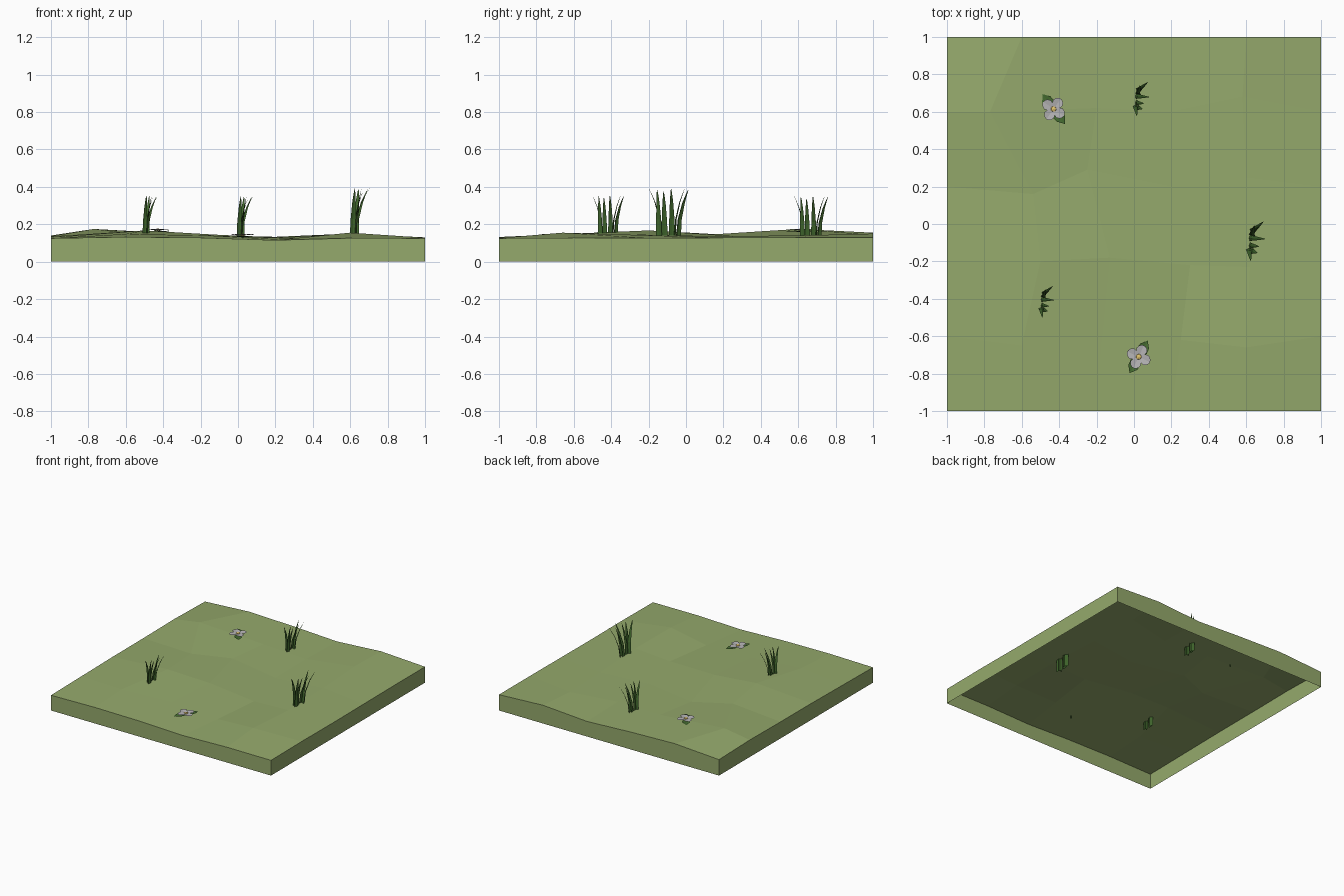
import bpy, bmesh, math
from mathutils import Vector, Matrix
from mathutils.bvhtree import BVHTree

if "Cube" in bpy.data.objects:
    bpy.data.objects.remove(bpy.data.objects["Cube"])


def material(name, rgb):
    m = bpy.data.materials.new(name)
    m.diffuse_color = (*rgb, 1)
    m.use_nodes = True
    m.node_tree.nodes["Principled BSDF"].inputs["Base Color"].default_value = m.diffuse_color
    return m


TURF = material("turf_green", (0.3, 0.4, 0.15))
BLADE = material("blade_green", (0.05, 0.13, 0.025))
LEAF = material("leaf_green", (0.06, 0.15, 0.03))
PETAL = material("petal_grey", (0.46, 0.45, 0.46))
YELLOW = material("pollen_yellow", (0.75, 0.55, 0.15))


def finish(bm, name, mat):
    me = bpy.data.meshes.new(name)
    bm.to_mesh(me)
    bm.free()
    me.materials.append(mat)
    ob = bpy.data.objects.new(name, me)
    bpy.context.collection.objects.link(ob)
    return ob


# Ground tile: jittered 5 x 5 grid with open underside
heights = [
    [.125, .132, .128, .115, .126, .125],
    [.130, .148, .140, .118, .155, .128],
    [.135, .167, .145, .125, .142, .126],
    [.136, .147, .135, .130, .136, .128],
    [.140, .175, .140, .133, .142, .130],
    [.131, .155, .143, .124, .150, .130]]
jitter = {(1, 1): (0, -.05), (2, 1): (.03, 0), (3, 1): (.05, -.02), (4, 1): (0, -.06),
          (1, 2): (.1, 0), (2, 2): (.07, .02), (3, 2): (.1, -.02), (4, 2): (.02, -.03),
          (1, 3): (.06, -.04), (2, 3): (-.05, .09), (3, 3): (0, 0), (4, 3): (0, .05),
          (1, 4): (-.17, 0), (2, 4): (0, .02), (3, 4): (0, 0), (4, 4): (-.02, .08)}
bm = bmesh.new()
grid = []
for j, row in enumerate(heights):
    line = []
    for i, z in enumerate(row):
        dx, dy = jitter.get((i, j), (0, 0))
        line.append(bm.verts.new((-1 + .4 * i + dx, -1 + .4 * j + dy, z)))
    grid.append(line)
for j in range(5):
    for i in range(5):
        bm.faces.new((grid[j][i], grid[j][i + 1], grid[j + 1][i + 1], grid[j + 1][i]))
tree = BVHTree.FromBMesh(bm)
rim = [e for e in bm.edges if e.is_boundary]
skirt = bmesh.ops.extrude_edge_only(bm, edges=rim)
for v in skirt["geom"]:
    if isinstance(v, bmesh.types.BMVert):
        v.co.z = 0
bmesh.ops.recalc_face_normals(bm, faces=bm.faces[:])
finish(bm, "ground_tile", TURF)


def ground(x, y):
    return tree.ray_cast(Vector((x, y, 1)), Vector((0, 0, -1)))[0].z


# Grass: folded tapering strips that bend outward; base xy, tip xy, height
blades = [(.0, .05, .065, .105, .25), (-.01, .015, .075, .01, .255),
          (-.01, -.025, .04, -.03, .24), (-.015, -.045, -.005, -.11, .255),
          (0, .03, .015, .085, .255), (0, -.055, .03, -.065, .25)]


def grass(name, cx, cy, s, sink):
    bm = bmesh.new()
    z0 = ground(cx, cy)
    for bx, by, tx, ty, h in blades:
        lean = Vector((tx - bx, ty - by, 0))
        out = lean.normalized()
        side = Vector((-out.y, out.x, 0))
        rows = []
        for t, w in ((-sink / (h * s), .017), (0, .017), (.35, .014), (.7, .009), (.9, .004)):
            c = Vector((cx, cy, z0)) + s * (Vector((bx, by, h * t)) + lean * max(t, 0) ** 2)
            rows.append([bm.verts.new(c + s * (side * w * k - out * w * .3 * (1 - abs(k))))
                         for k in (-1, 0, 1)])
        tip = bm.verts.new(Vector((cx, cy, z0)) + s * Vector((tx, ty, h)))
        for a, b in zip(rows, rows[1:]):
            for k in (0, 1):
                bm.faces.new((a[k], a[k + 1], b[k + 1], b[k]))
        for k in (0, 1):
            bm.faces.new((rows[-1][k], rows[-1][k + 1], tip))
    finish(bm, name, BLADE)


grass("grass_clump_right", .63, -.09, 1.0, .10)
grass("grass_clump_left", -.485, -.415, .8, .07)
grass("grass_clump_back", .02, .67, .86, .07)


def outline(bm, centre, direction, length, width, profile, rise, fold):
    # Petal or leaf, folded along its midrib
    d = Vector((math.cos(direction), math.sin(direction), 0))
    s = Vector((-d.y, d.x, 0))
    prev = None
    for t, w in profile:
        c = centre + d * length * t + Vector((0, 0, rise * t))
        cur = [bm.verts.new(c + s * width * w * k + Vector((0, 0, fold * w * abs(k))))
               for k in (-1, 0, 1)]
        if prev:
            for k in (0, 1):
                bm.faces.new((prev[k], prev[k + 1], cur[k + 1], cur[k]))
        prev = cur
    bmesh.ops.remove_doubles(bm, verts=bm.verts[:], dist=1e-5)


ROUND = [(0, .3), (.3, .75), (.6, 1), (.85, .75), (1, .3)]
POINTED = [(0, .25), (.35, 1), (.65, .9), (1, 0)]


# Flowers: four petals, centre, short stem and two opposite leaves
def flower(name, x, y, leaf_angle, turn):
    z = ground(x, y)
    bm = bmesh.new()
    for k in range(4):
        outline(bm, Vector((x, y, z + .014)), turn + math.pi * k / 2,
                .066, .03, ROUND, .004, .004)
    finish(bm, name + "_petals", PETAL)
    bm = bmesh.new()
    for k in range(2):
        outline(bm, Vector((x, y, z + .005)), leaf_angle + math.pi * k,
                .1, .03, POINTED, .003, .005)
    bmesh.ops.create_cone(bm, segments=4, radius1=.004, radius2=.006, depth=.035,
                          matrix=Matrix.Translation((x, y, z - .004)))
    finish(bm, name + "_leaves", LEAF)
    bm = bmesh.new()
    bmesh.ops.create_icosphere(bm, subdivisions=1, radius=.017)
    for v in bm.verts:
        v.co.z *= .4
    ob = finish(bm, name + "_centre", YELLOW)
    ob.location = (x, y, z + .017)


flower("flower_back", -.43, .615, math.radians(127), math.radians(55))
flower("flower_front", .025, -.71, math.radians(61), math.radians(65))
